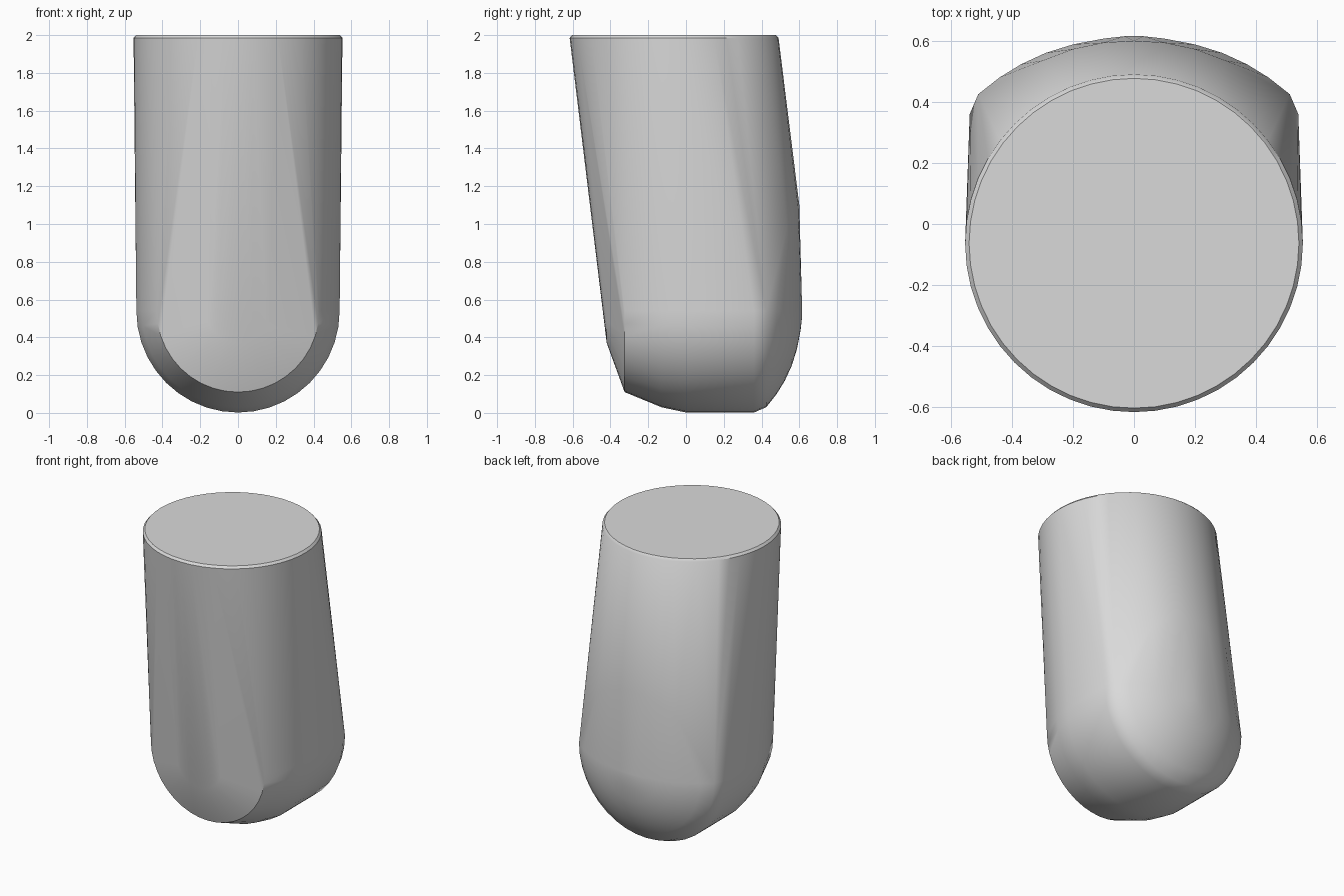
import bpy, bmesh
from math import sin, cos, pi, radians

cube = bpy.data.objects.get("Cube")
if cube:
    bpy.data.objects.remove(cube, do_unlink=True)

# Plain grey material
grey = bpy.data.materials.new("plain grey")
grey.use_nodes = True
colour = (0.7, 0.7, 0.7, 1)
grey.diffuse_color = colour
grey.node_tree.nodes["Principled BSDF"].inputs["Base Color"].default_value = colour

bm = bmesh.new()


def disc(radius, z, y=-0.063, count=48):
    """Horizontal ring for the flat round top."""
    for i in range(count):
        a = 2 * pi * i / count
        bm.verts.new((radius * cos(a), y + radius * sin(a), z))


def cradle(radius, y, z=0.54, count=20):
    """Upright half ring, open upwards, for the rounded foot."""
    for i in range(count + 1):
        a = pi + pi * i / count
        bm.verts.new((radius * cos(a), y, z + radius * sin(a)))


# Round top with a thin chamfer
disc(0.540, 2.0)
disc(0.553, 1.985)

# Rounded foot: (radius, y) from the blunt front to the domed back
for radius, y in [(0.17, -0.42), (0.43, -0.325), (0.51, -0.13), (0.538, 0.0),
                  (0.538, 0.36), (0.51, 0.425), (0.44, 0.48), (0.37, 0.523),
                  (0.29, 0.56), (0.2, 0.588), (0.1, 0.607), (0.03, 0.615)]:
    cradle(radius, y)

# Gentle swell halfway up the back
for x, y, z in [(0, 0.6, 1.1), (0.1, 0.594, 1.09), (0.2, 0.573, 1.05), (0.3, 0.535, 0.98)]:
    for side in (-1, 1):
        bm.verts.new((side * x, y, z))

# Stretch one tight skin over all the sections
bmesh.ops.remove_doubles(bm, verts=bm.verts, dist=0.002)
hull = bmesh.ops.convex_hull(bm, input=bm.verts)
spare = {v for v in hull["geom_interior"] + hull["geom_unused"]
         if isinstance(v, bmesh.types.BMVert)}
bmesh.ops.delete(bm, geom=list(spare), context="VERTS")
bmesh.ops.dissolve_limit(bm, angle_limit=radians(0.5), verts=bm.verts, edges=bm.edges)
bmesh.ops.recalc_face_normals(bm, faces=bm.faces)

mesh = bpy.data.meshes.new("rounded_body")
bm.to_mesh(mesh)
bm.free()
mesh.materials.append(grey)
body = bpy.data.objects.new("rounded_body", mesh)
bpy.context.collection.objects.link(body)

# Smooth sides, crisp rim
bpy.ops.object.select_all(action="DESELECT")
body.select_set(True)
bpy.context.view_layer.objects.active = body
bpy.ops.object.shade_smooth_by_angle(angle=radians(35))
